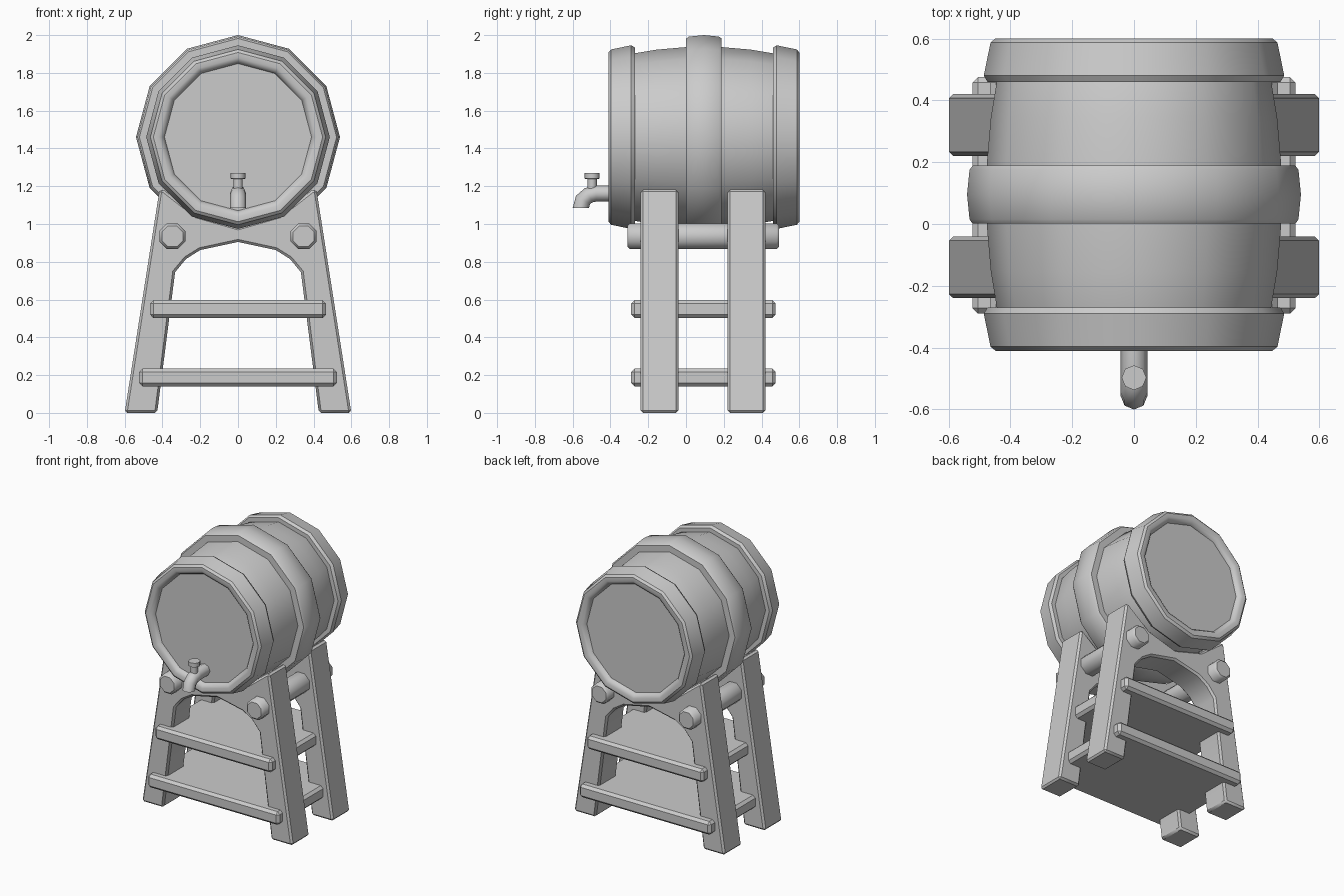
import bpy, bmesh, math
from mathutils import Vector

if "Cube" in bpy.data.objects:
    bpy.data.objects.remove(bpy.data.objects["Cube"])

CY, CZ = 0.095, 1.46      # barrel centre


def finish(name, bm, bevel=0.0, angle=35):
    bmesh.ops.recalc_face_normals(bm, faces=bm.faces[:])
    me = bpy.data.meshes.new(name)
    bm.to_mesh(me)
    bm.free()
    ob = bpy.data.objects.new(name, me)
    bpy.context.collection.objects.link(ob)
    bpy.ops.object.select_all(action='DESELECT')
    ob.select_set(True)
    bpy.context.view_layer.objects.active = ob
    if bevel:
        m = ob.modifiers.new("bevel", 'BEVEL')
        m.width = bevel
        m.segments = 1
        m.limit_method = 'ANGLE'
        m.angle_limit = math.radians(50)
        bpy.ops.object.modifier_apply(modifier=m.name)
    bpy.ops.object.shade_smooth_by_angle(angle=math.radians(angle))
    return ob


def skin(name, rings, loop=False, angle=35):
    """Bridge rings of points; cap the ends unless the section is a closed loop."""
    bm = bmesh.new()
    vs = [[bm.verts.new(p) for p in r] for r in rings]
    n = len(vs[0])
    for a, b in zip(vs, vs[1:] + (vs[:1] if loop else [])):
        for i in range(n):
            j = (i + 1) % n
            bm.faces.new((a[i], a[j], b[j], b[i]))
    if not loop:
        bm.faces.new(vs[0])
        bm.faces.new(vs[-1])
    return finish(name, bm, angle=angle)


def ring(c, u, v, r, n, off=0.0):
    c, u, v = Vector(c), Vector(u), Vector(v)
    return [c + r * (math.cos(t) * u + math.sin(t) * v)
            for t in (2 * math.pi * (i + off) / n for i in range(n))]


def lathe_y(name, prof, x, y, z, n, loop=False, off=0.0, angle=35):
    return skin(name, [ring((x, y + d, z), (1, 0, 0), (0, 0, 1), r, n, off)
                       for d, r in prof], loop, angle)


def box(name, sx, y0, y1, z0, z1, bevel):
    bm = bmesh.new()
    bmesh.ops.create_cube(bm, size=1)
    for v in bm.verts:
        v.co = (v.co.x * 2 * sx, (y0 + y1) / 2 + v.co.y * (y1 - y0),
                (z0 + z1) / 2 + v.co.z * (z1 - z0))
    return finish(name, bm, bevel)


# barrel body with its bulging staves and flat heads
body = [(-0.475, 0.41), (-0.37, 0.443), (-0.25, 0.463), (-0.1, 0.476), (0, 0.48),
        (0.1, 0.476), (0.25, 0.463), (0.37, 0.443), (0.475, 0.41)]
lathe_y("barrel_body", body, 0, CY, CZ, 12)

# end hoops and middle hoop
end = [(-0.473, 0.388), (-0.495, 0.402), (-0.505, 0.42), (-0.505, 0.448), (-0.492, 0.464),
       (-0.385, 0.486), (-0.365, 0.474), (-0.365, 0.42), (-0.45, 0.388)]
for s, nm in ((1, "front_hoop"), (-1, "back_hoop")):
    lathe_y(nm, [(s * d, r) for d, r in end], 0, CY, CZ, 12, loop=True)
mid = [(-0.094, 0.46), (-0.094, 0.522), (-0.08, 0.532), (0, 0.54),
       (0.08, 0.532), (0.094, 0.522), (0.094, 0.46)]
lathe_y("middle_hoop", mid, 0, CY, CZ, 12, loop=True)

# trestle frames: arched crosspiece and splayed legs in one board
half = [(0.22, 1.045), (0.39, 1.178), (0.415, 1.185), (0.6, 0.0), (0.428, 0.0),
        (0.333, 0.745), (0.275, 0.815), (0.2, 0.862)]
outline = [(0, 0.982)] + half + [(0, 0.905)] + [(-x, z) for x, z in reversed(half)]
for y, nm in ((-0.24, "front_frame"), (0.22, "back_frame")):
    bm = bmesh.new()
    f = bm.faces.new([bm.verts.new((x, y, z)) for x, z in outline])
    new = bmesh.ops.extrude_face_region(bm, geom=[f])["geom"]
    bmesh.ops.translate(bm, vec=(0, 0.2, 0),
                        verts=[g for g in new if isinstance(g, bmesh.types.BMVert)])
    finish(nm, bm, 0.013)

# shelves running through the legs
box("lower_shelf", 0.523, -0.29, 0.475, 0.14, 0.235, 0.018)
box("upper_shelf", 0.465, -0.29, 0.475, 0.502, 0.597, 0.018)

# dowels joining the two frames
dowel = [(-0.402, 0.06), (-0.388, 0.074), (0.388, 0.074), (0.402, 0.06)]
for s, nm in ((-1, "left_dowel"), (1, "right_dowel")):
    lathe_y(nm, dowel, s * 0.347, 0.091, 0.935, 8, off=0.5, angle=46)

# tap: bent spout (y, z, downward turn in degrees)
path = [(-0.36, 1.162, 0), (-0.475, 1.162, 0), (-0.515, 1.152, 30),
        (-0.545, 1.128, 60), (-0.557, 1.085, 90)]
spout = []
for y, z, a in path:
    a = math.radians(a)
    spout.append(ring((0, y, z), (1, 0, 0), (0, -math.sin(a), math.cos(a)), 0.043, 8))
skin("tap_spout", spout, angle=50)

# tap handle: stem and cap
handle = [(1.16, 0.025), (1.238, 0.025), (1.24, 0.04), (1.27, 0.04)]
skin("tap_handle", [ring((0, -0.497, z), (1, 0, 0), (0, 1, 0), r, 8)
                    for z, r in handle], angle=50)
